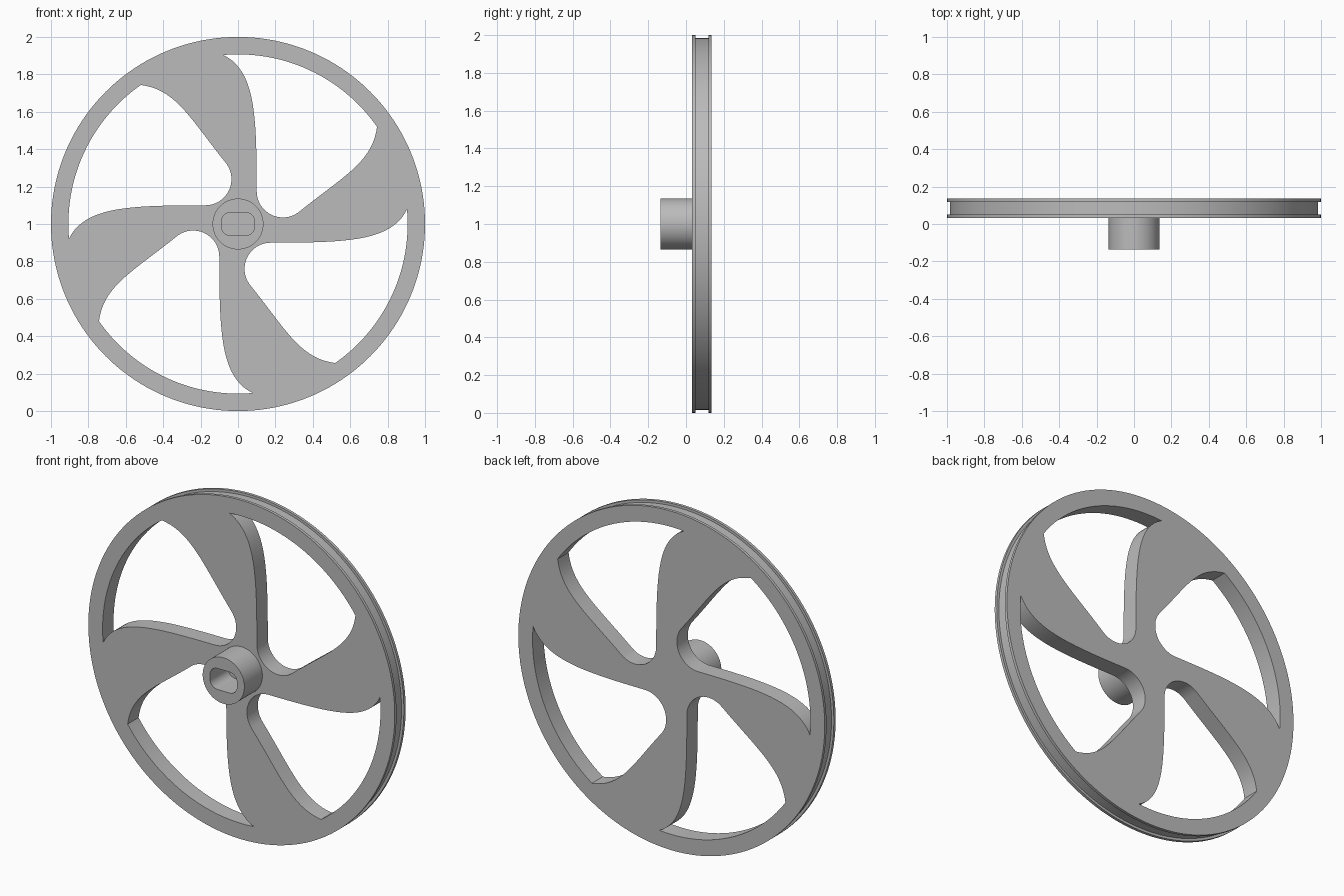
import bpy, bmesh
from math import sin, cos, pi, radians, atan2
from mathutils import Vector
from mathutils.geometry import interpolate_bezier

cube = bpy.data.objects.get("Cube")
if cube:
    bpy.data.objects.remove(cube, do_unlink=True)

grey = bpy.data.materials.new("plain grey")
grey.use_nodes = True
grey.diffuse_color = (0.5, 0.5, 0.5, 1)
grey.node_tree.nodes["Principled BSDF"].inputs["Base Color"].default_value = grey.diffuse_color

FRONT, BACK, HUB_FRONT = 0.033, 0.135, -0.135
AXLE_Z = 1.0


def arc(cx, cz, r, start, end, n):
    """Points on an arc, angles in degrees."""
    angles = [radians(start + (end - start) * i / n) for i in range(n + 1)]
    return [(cx + r * cos(a), cz + r * sin(a)) for a in angles]


def circle(r, n=160):
    return arc(0, 0, r, 0, 360, n)[:-1]


def bezier(*points, n=20):
    return [tuple(p) for p in interpolate_bezier(*[Vector(p) for p in points], n)]


def loft(name, rings):
    """Closed solid through a series of (outline, y) rings."""
    bm = bmesh.new()
    loops = [[bm.verts.new((x, y, z + AXLE_Z)) for x, z in outline] for outline, y in rings]
    for a, b in zip(loops, loops[1:]):
        for i in range(len(a)):
            j = (i + 1) % len(a)
            bm.faces.new((a[i], a[j], b[j], b[i]))
    bm.faces.new(loops[0])
    bm.faces.new(loops[-1])
    bmesh.ops.recalc_face_normals(bm, faces=bm.faces[:])
    mesh = bpy.data.meshes.new(name)
    bm.to_mesh(mesh)
    bm.free()
    mesh.materials.append(grey)
    obj = bpy.data.objects.new(name, mesh)
    bpy.context.collection.objects.link(obj)
    return obj


def activate(obj):
    bpy.ops.object.select_all(action='DESELECT')
    obj.select_set(True)
    bpy.context.view_layer.objects.active = obj


def cut(obj, cutter):
    """Subtract the cutter and discard it."""
    cutter.hide_render = True
    mod = obj.modifiers.new("cut", 'BOOLEAN')
    mod.operation, mod.solver, mod.object = 'DIFFERENCE', 'EXACT', cutter
    activate(obj)
    bpy.ops.object.modifier_apply(modifier=mod.name)
    bpy.data.objects.remove(cutter, do_unlink=True)


# Wheel disc with a shallow groove round the rim
lip, groove = circle(1.0), circle(0.985)
wheel = loft("wheel", [(lip, FRONT), (lip, 0.05), (groove, 0.05),
                       (groove, 0.118), (lip, 0.118), (lip, BACK)])

# One swept opening: rim arc, blade edge, root fillet, opposite blade edge
tip, corner = (-0.08, 0.905), (0.743, 0.519)
fillet = arc(0.24, 0.175, 0.14, 309, 180, 20)
angle = lambda p: atan2(p[1], p[0]) * 180 / pi
opening = arc(0, 0, 0.907, angle(tip), angle(corner), 30)
opening += bezier(corner, (0.72, 0.33), (0.56, 0.254), fillet[0])[1:]
opening += fillet[1:]
opening += bezier(fillet[-1], (0.10, 0.60), (0.09, 0.82), tip)[1:-1]

# Four openings leave four curved spokes
for _ in range(4):
    cut(wheel, loft("opening_cutter", [(opening, FRONT - 0.1), (opening, BACK + 0.1)]))
    opening = [(-z, x) for x, z in opening]

# Hub with a rounded slot for the shaft
hub_outline = circle(0.136, 96)
hub = loft("hub", [(hub_outline, HUB_FRONT), (hub_outline, FRONT)])
slot = []
for k, (sx, sz) in enumerate([(1, 1), (-1, 1), (-1, -1), (1, -1)]):
    slot += arc(sx * 0.04, sz * 0.014, 0.048, 90 * k, 90 * k + 90, 10)
cut(hub, loft("slot_cutter", [(slot, HUB_FRONT - 0.1), (slot, FRONT + 0.05)]))

for part in (wheel, hub):
    activate(part)
    bpy.ops.object.shade_smooth_by_angle(angle=radians(30))
